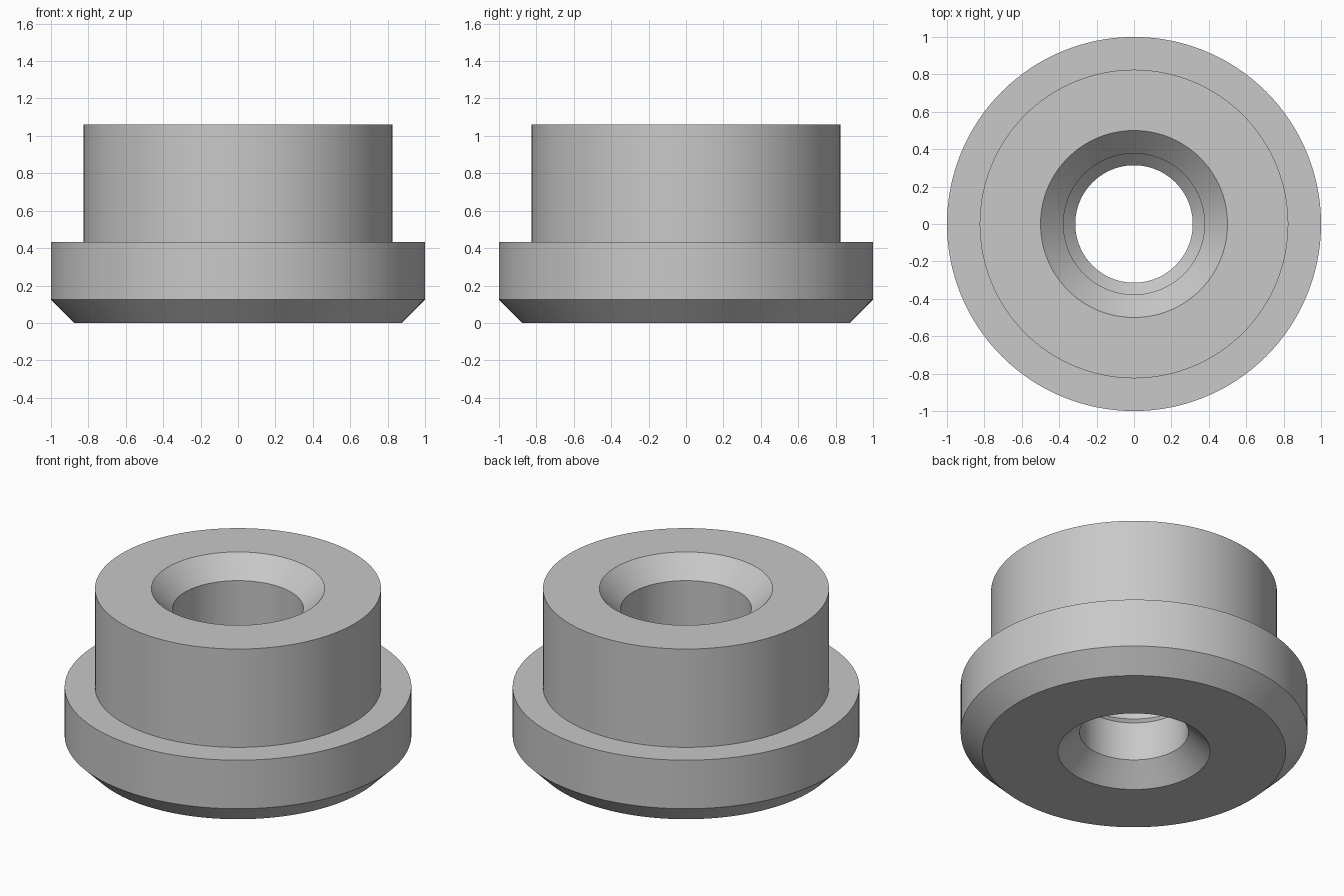
import bpy
import bmesh
import math

cube = bpy.data.objects.get("Cube")
if cube:
    bpy.data.objects.remove(cube, do_unlink=True)

SEGMENTS = 128

# Plain grey metal
grey = bpy.data.materials.new("grey_metal")
grey.use_nodes = True
colour = (0.58, 0.58, 0.58, 1)
grey.diffuse_color = colour
grey.node_tree.nodes["Principled BSDF"].inputs["Base Color"].default_value = colour


def lathe(name, profile, material):
    """Revolve a closed (radius, height) profile around z."""
    bm = bmesh.new()
    verts = [bm.verts.new((r, 0, z)) for r, z in profile]
    edges = [bm.edges.new((a, b)) for a, b in zip(verts, verts[1:] + verts[:1])]
    bmesh.ops.spin(bm, geom=verts + edges, cent=(0, 0, 0), axis=(0, 0, 1),
                   angle=math.tau, steps=SEGMENTS)
    bmesh.ops.remove_doubles(bm, verts=bm.verts[:], dist=0.0005)
    bmesh.ops.recalc_face_normals(bm, faces=bm.faces[:])
    mesh = bpy.data.meshes.new(name)
    bm.to_mesh(mesh)
    bm.free()
    mesh.materials.append(material)
    obj = bpy.data.objects.new(name, mesh)
    bpy.context.collection.objects.link(obj)
    bpy.ops.object.select_all(action="DESELECT")
    obj.select_set(True)
    bpy.context.view_layer.objects.active = obj
    bpy.ops.object.shade_smooth_by_angle(angle=math.radians(30))
    return obj


# Outside: chamfered flange and sleeve
outside = [(0.875, 0), (1, 0.125), (1, 0.434), (0.825, 0.434), (0.825, 1.06)]
# Bore: top countersink, wide bore, conical step, narrow bore, bottom countersink
bore = [(0.5, 1.06), (0.377, 0.935), (0.377, 0.434), (0.314, 0.371),
        (0.314, 0.125), (0.439, 0)]
lathe("flanged_bushing", outside + bore, grey)
